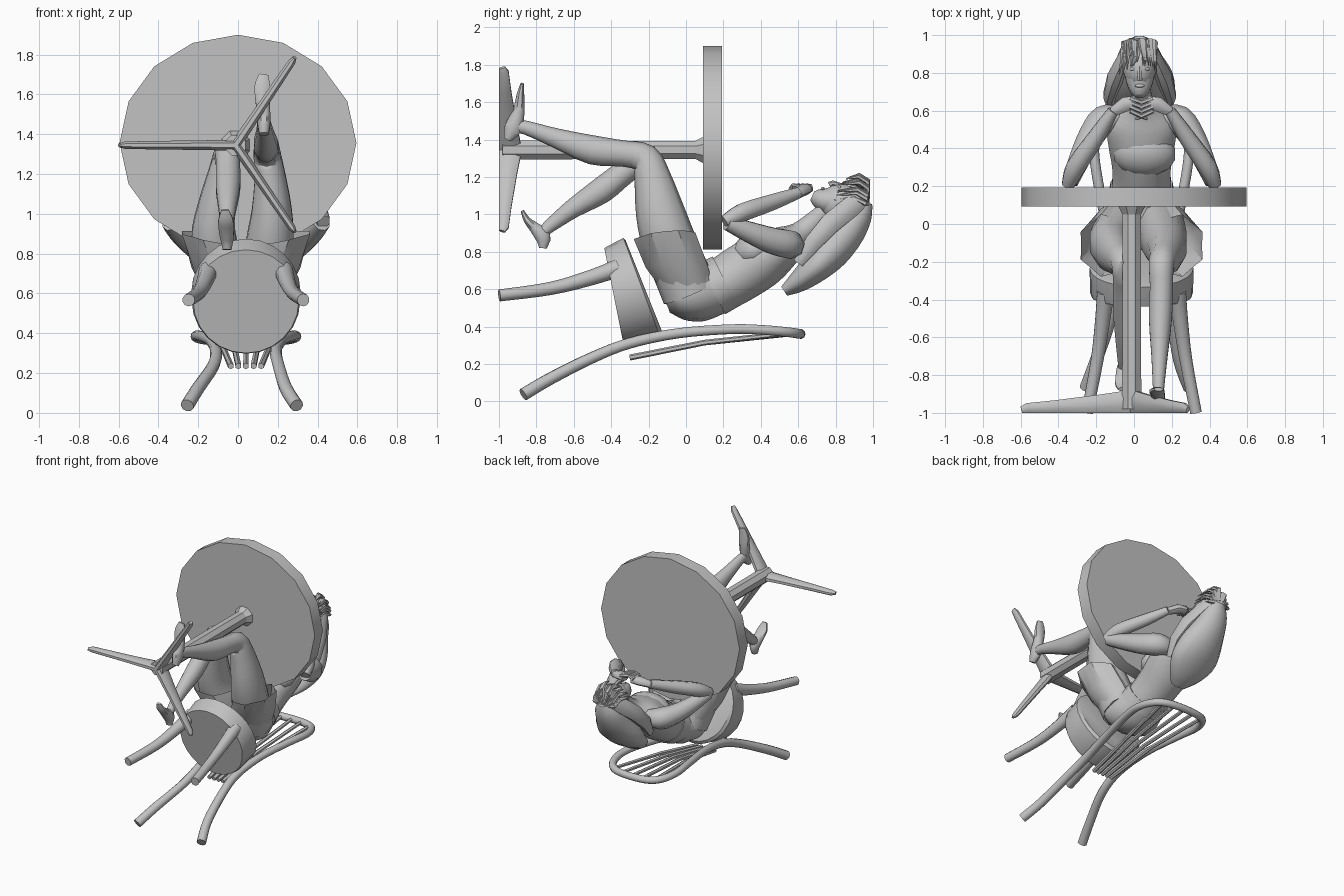
import bpy, math, random
from mathutils import Vector

random.seed(4)
grey = bpy.data.materials.new("plain grey")
grey.diffuse_color = (0.54, 0.54, 0.54, 1)
CX = 0.04  # centre line of chair and sitter


def finish(name, verts, faces, angle=35):
    me = bpy.data.meshes.new(name)
    me.from_pydata(verts, [], faces)
    me.materials.append(grey)
    ob = bpy.data.objects.new(name, me)
    bpy.context.collection.objects.link(ob)
    bpy.ops.object.select_all(action='DESELECT')
    bpy.context.view_layer.objects.active = ob
    ob.select_set(True)
    bpy.ops.object.mode_set(mode='EDIT')
    bpy.ops.mesh.select_all(action='SELECT')
    bpy.ops.mesh.normals_make_consistent(inside=False)
    bpy.ops.object.mode_set(mode='OBJECT')
    bpy.ops.object.shade_smooth_by_angle(angle=math.radians(angle))
    return ob


def loft(name, pts, n=8, ref=(1, 0, 0), angle=50):
    """Tube through (x, y, z, width radius, depth radius) stations."""
    P = [Vector(p[:3]) for p in pts]
    verts, faces = [], []
    for i, p in enumerate(pts):
        t = (P[min(i + 1, len(P) - 1)] - P[max(i - 1, 0)]).normalized()
        u = Vector(ref)
        u = (u - t * u.dot(t)).normalized()
        v = t.cross(u)
        for k in range(n):
            a = math.tau * (k + .5) / n
            verts.append(P[i] + u * p[3] * math.cos(a) + v * p[-1] * math.sin(a))
    for i in range(len(P) - 1):
        for k in range(n):
            a, b = i * n + k, i * n + (k + 1) % n
            faces.append((a, b, b + n, a + n))
    faces += [tuple(range(n)), tuple(range(len(verts) - n, len(verts)))]
    return finish(name, verts, faces, angle)


def smooth(pts, sub=4):
    """Catmull-Rom resampling of a station list."""
    out = []
    for i in range(len(pts) - 1):
        q = [Vector(pts[min(max(i + d, 0), len(pts) - 1)]) for d in (-1, 0, 1, 2)]
        for s in range(sub):
            t = s / sub
            out.append(tuple(.5 * (2 * q[1] + (q[2] - q[0]) * t
                       + (2 * q[0] - 5 * q[1] + 4 * q[2] - q[3]) * t * t
                       + (3 * q[1] - q[0] - 3 * q[2] + q[3]) * t ** 3)))
    return out + [tuple(pts[-1])]


def ball(name, c, r, tilt=0):
    bpy.ops.mesh.primitive_uv_sphere_add(segments=14, ring_count=9, location=c,
                                         rotation=(tilt, 0, 0))
    ob = bpy.context.object
    ob.name = name
    ob.scale = r
    ob.data.materials.append(grey)
    bpy.ops.object.shade_smooth_by_angle(angle=math.radians(45))


# Table top: sixteen-sided slightly oval disc
ring = [(.595 * math.sin(k * math.tau / 16), 1.357 + .543 * math.cos(k * math.tau / 16))
        for k in range(16)]
finish("table_top", [(x, y, z) for y in (.092, .192) for x, z in ring],
       [tuple(range(16)), tuple(range(16, 32))] +
       [(k, (k + 1) % 16, 16 + (k + 1) % 16, 16 + k) for k in range(16)])

# Table post with flared collar, and three tapering feet
loft("table_post", [(-.012, -.98, 1.345, .055), (-.012, .05, 1.345, .052),
                    (-.012, .06, 1.345, .058), (-.012, .095, 1.345, .078)], 8, angle=25)
for name, ex, ez in (("left", -.597, 1.345), ("upper", .285, 1.785), ("lower", .285, .91)):
    d = Vector((ex + .012, 0, ez - 1.345))
    st = [(-.012 + d.x * t, -1 + h * .92, 1.345 + d.z * t, h, w) for t, h, w in
          ((0, .066, .03), (.3, .052, .026), (.7, .036, .023),
           (.95, .028, .02), (1, .018, .01))]
    loft("table_foot_" + name, st, 8, (0, 1, 0))

# Round tilted seat, thicker at the back
seat = []
for y, z, sl, r in ((-.385, .56, .052, .265), (-.36, .565, .055, .273),
                    (-.235, .605, .1, .275), (-.222, .61, .1, .255)):
    seat += [(CX + r * math.cos(a), y - sl * math.sin(a), z + r * .98 * math.sin(a))
             for a in [k * math.tau / 24 for k in range(24)]]
finish("seat", seat, [(i * 24 + k, i * 24 + (k + 1) % 24, i * 24 + 24 + (k + 1) % 24,
                       i * 24 + 24 + k) for i in range(3) for k in range(24)]
       + [tuple(range(24)), tuple(range(72, 96))])

# Chair legs in front, and the bent rail forming back legs and backrest
for s, side in ((-1, "left"), (1, "right")):
    loft("front_chair_leg_" + side, smooth([
        (CX + s * .19, -.36, .715, .048), (CX + s * .205, -.5, .665, .042),
        (CX + s * .235, -.72, .605, .035), (CX + s * .288, -.998, .567, .032)]), 10)
half = [(.275, -.87, .037, .034), (.22, -.72, .125, .033), (.165, -.5, .235, .031),
        (.15, -.3, .312, .03), (.18, -.04, .365, .028), (.235, .25, .387, .027),
        (.25, .42, .382, .027), (.205, .55, .37, .027), (.1, .605, .362, .027)]
rail = [(CX - .02 * (y < -.6) - x, y, z, r) for x, y, z, r in half] + \
       [(CX - .02 * (y < -.6) + x, y, z, r) for x, y, z, r in half[::-1]]
loft("back_rail", smooth(rail), 10, (0, 0.1, 1))
for i in range(-2, 3):
    loft("back_spindle", [(CX + i * .038, -.3, .235, .016), (CX + i * .055, .1, .315, .015),
                          (CX + i * .085, .6 - .012 * i * i, .365, .013)], 6)

# Torso, waistband and chest
loft("torso", smooth([
    (CX, -.11, .54, .11, .07), (CX, -.05, .56, .2, .125), (CX, .06, .585, .205, .16),
    (CX, .18, .62, .165, .145), (CX, .3, .69, .158, .15), (CX, .42, .765, .178, .145),
    (CX, .53, .835, .185, .11), (CX, .6, .885, .11, .075), (CX, .65, .93, .06, .06),
    (CX, .74, 1.01, .05, .05)], 3), 14)
loft("waistband", [(CX, .14, .605, .18, .155), (CX, .21, .64, .168, .15)], 14)
ball("chest", (CX + .015, .37, .81), (.168, .125, .1), math.radians(25))

# Legs: one raised forward, one tucked back
loft("right_leg", smooth([
    (.13, .02, .58, .13, .15), (.16, -.09, .85, .125, .145), (.17, -.14, 1.02, .105, .13),
    (.16, -.18, 1.2, .08, .098), (.145, -.22, 1.3, .07, .08),
    (.145, -.33, 1.325, .064, .07), (.14, -.5, 1.345, .064, .078), (.135, -.7, 1.41, .045, .052),
    (.13, -.86, 1.465, .032, .037), (.13, -.93, 1.47, .028, .035)], 3), 10)
loft("right_foot", smooth([
    (.13, -.955, 1.4, .025, .022), (.13, -.925, 1.46, .036, .05), (.125, -.895, 1.55, .038, .035),
    (.122, -.885, 1.64, .042, .022), (.13, -.875, 1.7, .025, .01)], 3), 8)
loft("left_leg", smooth([
    (-.05, .02, .58, .13, .15), (-.12, -.09, .85, .12, .14), (-.11, -.14, 1.02, .1, .125),
    (-.08, -.18, 1.18, .08, .098), (-.055, -.22, 1.3, .066, .075),
    (-.05, -.33, 1.225, .064, .066), (-.05, -.45, 1.13, .064, .07), (-.053, -.6, 1.035, .048, .052),
    (-.056, -.72, .945, .032, .037), (-.055, -.76, .91, .028, .03)], 3), 10)
loft("left_foot", smooth([
    (-.055, -.765, .82, .024, .022), (-.055, -.765, .88, .036, .045),
    (-.06, -.81, .93, .04, .032), (-.062, -.85, .97, .04, .02), (-.065, -.875, 1.02, .02, .01)], 3), 8)

# Flared shorts with zigzag hems
for s, side in ((-1, "left"), (1, "right")):
    rows = []
    for x, y, z, rx, ry, wave in ((.08, .02, .58, .12, .14, 0), (.125, -.05, .72, .15, .165, .01),
                                  (.18, -.115, .88, .145, .155, .03)):
        for k in range(14):
            a = math.tau * k / 14
            w = 1 + (wave * 3 if k % 2 else -wave)
            rows.append((CX + s * (x + rx * w * math.cos(a)), y + ry * w * math.sin(a),
                         z + wave * math.cos(a) + .6 * wave * math.sin(a)))
    finish("shorts_leg_" + side, rows, [(i * 14 + k, i * 14 + (k + 1) % 14,
           i * 14 + 14 + (k + 1) % 14, i * 14 + 14 + k) for i in range(2) for k in range(14)])

# Arms with elbows on the table and hands folded under the chin
for s, side in ((-1, "left"), (1, "right")):
    loft("upper_arm_" + side, smooth([
        (CX + s * .11, .565, .835, .06, .06), (CX + s * .2, .55, .84, .08, .08),
        (CX + s * .27, .46, .86, .07, .075), (CX + s * .33, .34, .905, .058, .06),
        (CX + s * .38, .22, .955, .045, .042)], 3), 8)
    loft("forearm_" + side, smooth([
        (CX + s * .39, .205, .96, .035, .035), (CX + s * .35, .3, 1.01, .052, .052),
        (CX + s * .24, .46, 1.065, .046, .046), (CX + s * .15, .6, 1.115, .03, .032)], 3), 8)
    loft("hand_" + side, [(CX + s * .15, .595, 1.11, .026, .028), (CX + s * .085, .635, 1.135, .032, .042),
                          (CX + s * .03, .645, 1.135, .026, .036)], 8, (0, 0, 1))
    for f in range(4):
        loft("finger_" + side, [(CX + s * .06, .665 - f * .022, 1.15, .013),
                                (CX + s * .005, .645 - f * .024, 1.155, .012),
                                (CX - s * .03, .615 - f * .02, 1.14, .007)], 6, (0, 0, 1))

# Head with jaw, nose, lips and eyes
HX = .03
ball("head", (HX, .835, 1.055), (.092, .125, .105), math.radians(-15))
loft("jaw", smooth([(HX, .82, 1.07, .085, .08), (HX, .75, 1.075, .074, .068),
                    (HX, .7, 1.09, .05, .048), (HX, .675, 1.1, .025, .025)], 3), 10)
loft("nose", [(HX, .835, 1.155, .01), (HX, .785, 1.168, .014), (HX, .765, 1.158, .016)], 6)
ball("lips", (HX, .732, 1.138), (.026, .01, .01))
for s in (-1, 1):
    ball("eye", (HX + s * .036, .82, 1.143), (.018, .009, .012))

# Long hair falling behind the shoulders
loft("long_hair", smooth([
    (HX, .955, 1.07, .05, .045), (HX, .925, 1.0, .095, .075), (HX, .865, .915, .125, .1),
    (HX + .01, .775, .805, .17, .105), (HX + .01, .69, .715, .18, .085),
    (HX + .01, .6, .64, .13, .06), (HX + .01, .525, .59, .06, .03)], 3), 12)
for s in (-1, 1):
    loft("side_hair", [(HX + s * .04, .955, 1.09, .03, .04), (HX + s * .085, .88, 1.04, .03, .06),
                       (HX + s * .13, .77, .95, .045, .06), (HX + s * .16, .68, .85, .035, .05),
                       (HX + s * .15, .6, .74, .015, .03)], 8)

# Spiky fringe strands swept from the crown and parted around the forehead
for i in range(30):
    u = -1 + 2 * (i + .5) / 30
    j = random.uniform(-.02, .02)
    x = HX + u * .09
    z = 1.195 - .1 * u * u + j
    loft("fringe_strand", [(HX + u * .045, .97, 1.07 + j, .013),
                           (x, .965 + j * .5, z - .03, .013),
                           (x + j * .4, .91 + j, z, .011),
                           (x + j + u * .01, .865 + .5 * j - .07 * abs(u), z - .012, .002)], 5)
